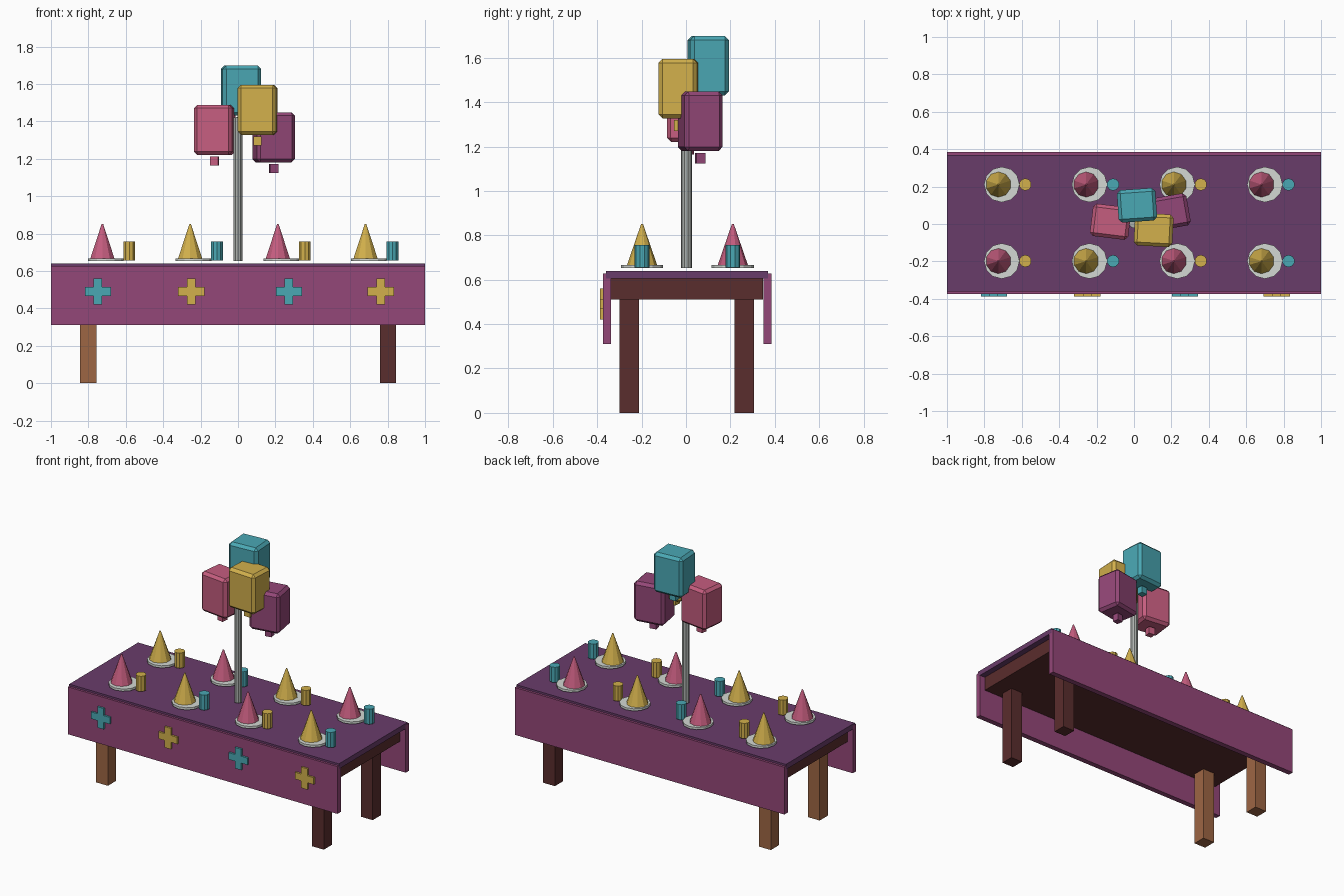
import bpy
import math

if "Cube" in bpy.data.objects:
    bpy.data.objects.remove(bpy.data.objects["Cube"])


def material(name, r, g, b):
    lin = [(c / 255 / 12.92) if c < 11 else ((c / 255 + 0.055) / 1.055) ** 2.4 for c in (r, g, b)]
    m = bpy.data.materials.new(name)
    m.diffuse_color = (*lin, 1)
    m.use_nodes = True
    m.node_tree.nodes["Principled BSDF"].inputs["Base Color"].default_value = m.diffuse_color
    return m


TEAL = material("teal", 74, 168, 180)
YELLOW = material("yellow", 210, 176, 76)
PINK = material("pink", 197, 93, 127)
PLUM = material("plum", 148, 71, 120)
CLOTH = material("cloth purple", 105, 60, 106)
DARK_WOOD = material("dark wood", 90, 45, 45)
LIGHT_WOOD = material("light wood", 158, 102, 68)
PLATE = material("plate grey", 212, 217, 212)
METAL = material("pole grey", 172, 177, 173)


def finish(name, mat):
    ob = bpy.context.object
    ob.name = name
    ob.data.materials.append(mat)
    return ob


def box(name, mat, x0, x1, y0, y1, z0, z1, turn=0):
    """Box from its bounds, optionally turned about its vertical axis."""
    bpy.ops.mesh.primitive_cube_add(size=1, location=((x0 + x1) / 2, (y0 + y1) / 2, (z0 + z1) / 2),
                                    rotation=(0, 0, math.radians(turn)))
    ob = finish(name, mat)
    ob.scale = (x1 - x0, y1 - y0, z1 - z0)
    bpy.ops.object.transform_apply(location=False, rotation=False, scale=True)
    return ob


def cone(name, mat, x, y, z0, z1, r0, r1, sides):
    bpy.ops.mesh.primitive_cone_add(vertices=sides, radius1=r0, radius2=r1, depth=z1 - z0,
                                    location=(x, y, (z0 + z1) / 2))
    return finish(name, mat)


# Table: slab, legs, cloth and the two hanging cloth sides
box("table_slab", DARK_WOOD, -0.96, 0.96, -0.338, 0.348, 0.51, 0.605)
for side, x, mat in (("left", -0.80, LIGHT_WOOD), ("right", 0.802, DARK_WOOD)):
    for end, y in (("front", -0.255), ("back", 0.263)):
        box(f"{end}_{side}_leg", mat, x - 0.044, x + 0.044, y - 0.044, y + 0.044, 0, 0.515)
box("cloth_top", CLOTH, -1, 1, -0.36, 0.37, 0.605, 0.64)
box("front_cloth_side", PLUM, -1, 1, -0.375, -0.339, 0.31, 0.627)
box("back_cloth_side", PLUM, -1, 1, 0.349, 0.386, 0.31, 0.627)

# Plus-shaped decorations on the front, one outline each, extruded
A, B = 0.07, 0.023
outline = [(sx * px, sz * pz) for sx, sz, pts in (
    (1, 1, ((A, B), (B, B), (B, A))), (-1, 1, ((B, A), (B, B), (A, B))),
    (-1, -1, ((A, B), (B, B), (B, A))), (1, -1, ((B, A), (B, B), (A, B))))
    for px, pz in pts]
for i, (x, mat) in enumerate(((-0.749, TEAL), (-0.25, YELLOW), (0.272, TEAL), (0.763, YELLOW))):
    n = len(outline)
    verts = [(px, y, pz) for y in (-0.388, -0.374) for px, pz in outline]
    faces = [tuple(range(n)), tuple(reversed(range(n, 2 * n)))]
    faces += [(k, k + n, (k + 1) % n + n, (k + 1) % n) for k in range(n)]
    mesh = bpy.data.meshes.new("front_plus")
    mesh.from_pydata(verts, [], faces)
    mesh.materials.append(mat)
    ob = bpy.data.objects.new(f"front_plus_{i}", mesh)
    ob.location = (x, 0, 0.49)
    bpy.context.collection.objects.link(ob)

# Place settings: plate, party hat and cup
for row, y in enumerate((-0.198, 0.211)):
    for i in range(4):
        x = -0.707 + 0.469 * i
        cone(f"plate_{row}_{i}", PLATE, x, y, 0.652, 0.667, 0.095, 0.095, 12)
        hat = PINK if (i + row) % 2 == 0 else YELLOW
        cone(f"party_hat_{row}_{i}", hat, x - 0.018, y, 0.66, 0.852, 0.07, 0.004, 10)
        cup = YELLOW if i % 2 == 0 else TEAL
        cone(f"cup_{row}_{i}", cup, x + 0.126, y, 0.655, 0.757, 0.033, 0.033, 10)

# Balloon pole
cone("balloon_pole", METAL, 0, 0.002, 0.652, 1.42, 0.025, 0.025, 10)

# Chamfered block balloons with a small knot under each
for name, mat, x, y, z, turn in (
        ("teal", TEAL, 0.016, 0.100, 1.43, 4),
        ("yellow", YELLOW, 0.105, -0.032, 1.327, -3),
        ("pink", PINK, -0.125, 0.012, 1.22, -7),
        ("plum", PLUM, 0.190, 0.064, 1.18, 10)):
    b = box(f"{name}_balloon", mat, x - 0.103, x + 0.103, y - 0.087, y + 0.087, z, z + 0.268, turn)
    mod = b.modifiers.new("chamfer", 'BEVEL')
    mod.width = 0.018
    mod.segments = 1
    box(f"{name}_balloon_knot", mat, x - 0.022, x + 0.022, y - 0.021, y + 0.021, z - 0.057, z - 0.008, turn)
